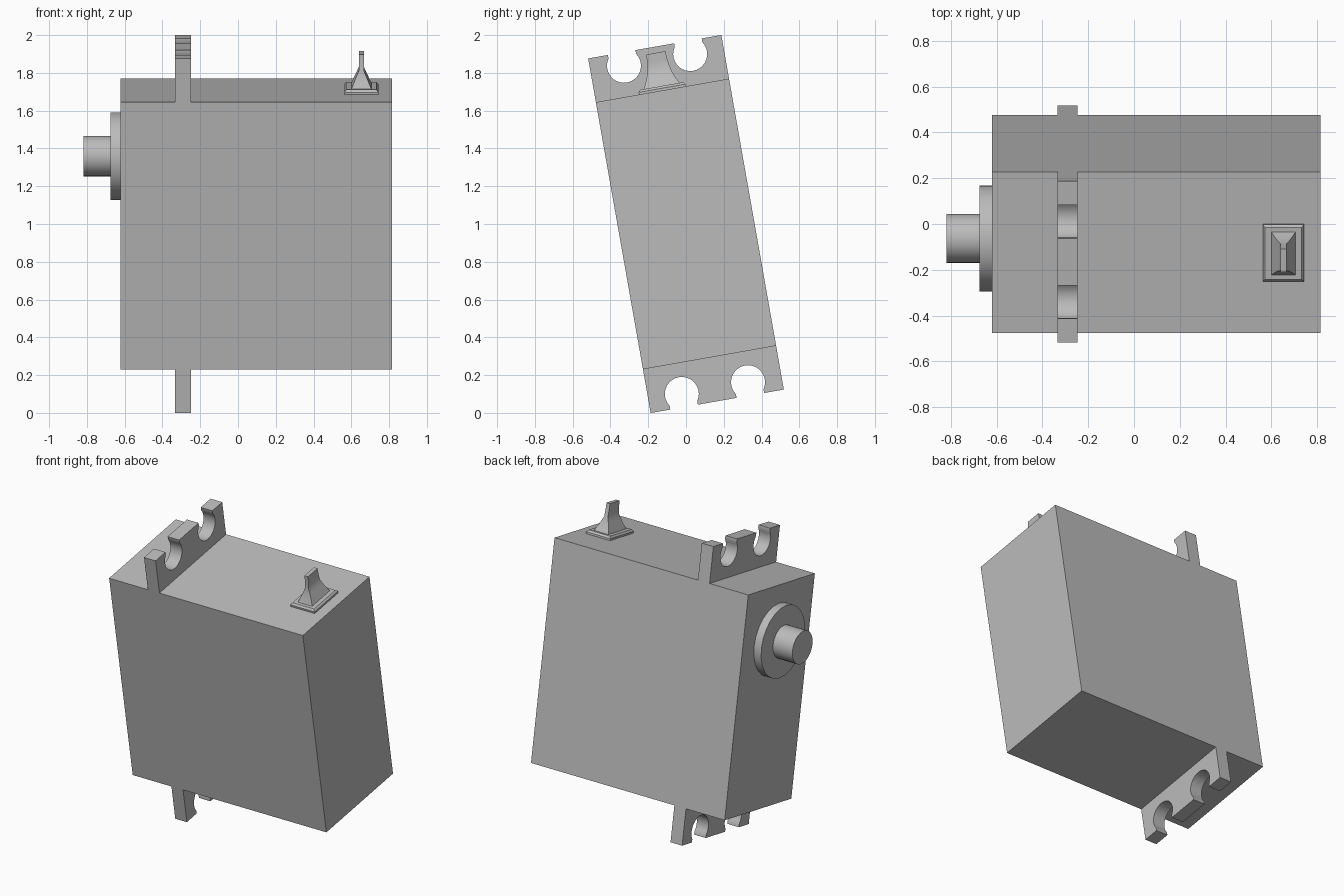
import bpy
import bmesh
from math import radians, pi, acos, cos, sin
from mathutils import Matrix

cube = bpy.data.objects.get("Cube")
if cube:
    bpy.data.objects.remove(cube, do_unlink=True)

# Single grey plastic
grey = bpy.data.materials.new("grey plastic")
grey.use_nodes = True
COLOUR = (0.5, 0.5, 0.5, 1)
grey.diffuse_color = COLOUR
grey.node_tree.nodes["Principled BSDF"].inputs["Base Color"].default_value = COLOUR

# The whole unit leans back by ten degrees around its middle
LEAN = Matrix.Translation((0, 0, 1)) @ Matrix.Rotation(radians(10), 4, 'X')
HALF_W, HALF_H = 0.358, 0.718


def finish(name, bm):
    bmesh.ops.recalc_face_normals(bm, faces=bm.faces)
    bm.transform(LEAN)
    mesh = bpy.data.meshes.new(name)
    bm.to_mesh(mesh)
    bm.free()
    mesh.materials.append(grey)
    obj = bpy.data.objects.new(name, mesh)
    bpy.context.collection.objects.link(obj)
    bpy.ops.object.select_all(action='DESELECT')
    obj.select_set(True)
    bpy.context.view_layer.objects.active = obj
    bpy.ops.object.shade_smooth_by_angle(angle=radians(30))
    return obj


def rect_loft(name, cx, sections):
    """Stack of rectangles, each (half x, half y, z), joined and capped."""
    bm = bmesh.new()
    rings = [[bm.verts.new((cx + sx * hx, sy * hy, z))
              for sx, sy in ((-1, -1), (1, -1), (1, 1), (-1, 1))]
             for hx, hy, z in sections]
    for low, high in zip(rings, rings[1:]):
        for i in range(4):
            j = (i + 1) % 4
            bm.faces.new((low[i], low[j], high[j], high[i]))
    bm.faces.new(rings[0])
    bm.faces.new(rings[-1])
    return finish(name, bm)


def x_cylinder(name, radius, x0, x1, z, sides):
    bm = bmesh.new()
    bmesh.ops.create_cone(
        bm, cap_ends=True, segments=sides, radius1=radius, radius2=radius,
        depth=x1 - x0,
        matrix=Matrix.Translation(((x0 + x1) / 2, 0, z)) @ Matrix.Rotation(pi / 2, 4, 'Y'))
    return finish(name, bm)


def mounting_tab(name, side):
    """Plate with two open keyhole slots in its outer edge."""
    tip, hole_z, hole_r, slot = 0.953, 0.882, 0.09, 0.074
    outline = [(-HALF_W, HALF_H), (-HALF_W, tip)]
    opening = acos(slot / hole_r)
    steps = 20
    for cy in (-0.178, 0.178):
        outline.append((cy - slot, tip))
        for i in range(steps + 1):
            a = pi - opening + (pi + 2 * opening) * i / steps
            outline.append((cy + hole_r * cos(a), hole_z + hole_r * sin(a)))
        outline.append((cy + slot, tip))
    outline += [(HALF_W, tip), (HALF_W, HALF_H)]
    bm = bmesh.new()
    face = bm.faces.new([bm.verts.new((-0.334, y, side * z)) for y, z in outline])
    out = bmesh.ops.extrude_face_region(bm, geom=[face])
    new_verts = [g for g in out["geom"] if isinstance(g, bmesh.types.BMVert)]
    bmesh.ops.translate(bm, verts=new_verts, vec=(0.086, 0, 0))
    return finish(name, bm)


# Main case
rect_loft("case", 0.097, [(0.718, HALF_W, -HALF_H), (0.718, HALF_W, HALF_H)])

# Mounting tabs at both ends
mounting_tab("upper_mounting_tab", 1)
mounting_tab("lower_mounting_tab", -1)

# Output collar and shaft
x_cylinder("output_collar", 0.233, -0.675, -0.615, 0.365, 24)
x_cylinder("output_shaft", 0.107, -0.819, -0.67, 0.365, 32)

# Cable outlet: bevelled foot and flared fin
rect_loft("cable_foot", 0.653, [(0.09, 0.126, HALF_H), (0.09, 0.126, 0.73),
                                (0.08, 0.115, 0.742)])
rect_loft("cable_fin", 0.653, [(0.053, 0.096, 0.742), (0.039, 0.08, 0.775),
                               (0.026, 0.068, 0.805), (0.013, 0.06, 0.835),
                               (0.013, 0.054, 0.875), (0.013, 0.051, 0.92)])
